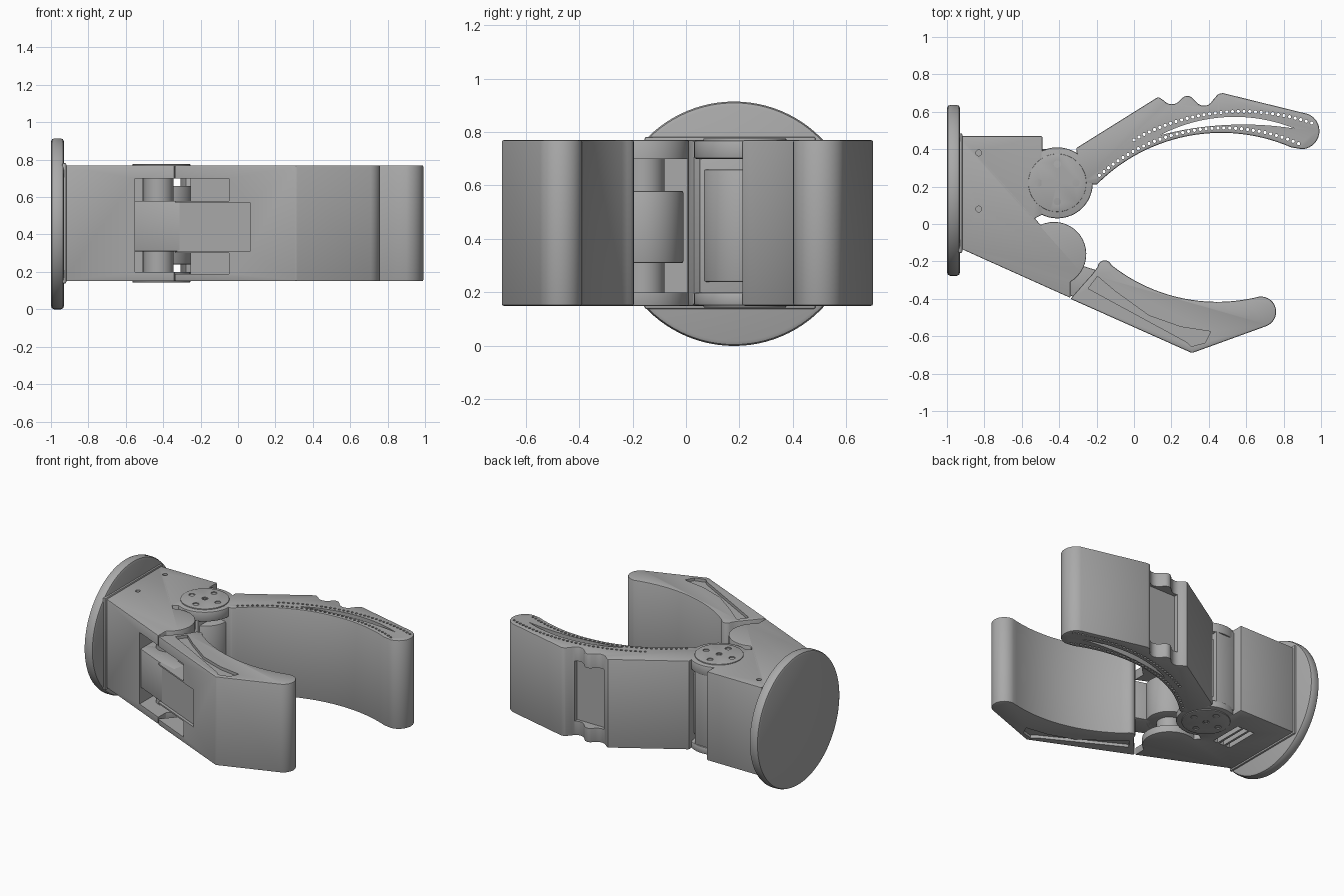
import bpy, bmesh, math
from mathutils import Vector, Matrix

cube = bpy.data.objects.get("Cube")
if cube:
    bpy.data.objects.remove(cube, do_unlink=True)

grey = bpy.data.materials.new("plain grey")
grey.use_nodes = True
grey.diffuse_color = (0.4, 0.4, 0.4, 1)
grey.node_tree.nodes["Principled BSDF"].inputs["Base Color"].default_value = (0.4, 0.4, 0.4, 1)

LOW, HIGH = 0.15, 0.77          # bottom and top of the jaws
MID = (LOW + HIGH) / 2


def circle(c, r, n=32):
    return [(c[0] + r * math.cos(math.tau * i / n), c[1] + r * math.sin(math.tau * i / n)) for i in range(n)]


def arc(a, b, c, n=16):
    """Points on the circle from a through b to c."""
    (ax, ay), (bx, by), (cx, cy) = a, b, c
    d = 2 * (ax * (by - cy) + bx * (cy - ay) + cx * (ay - by))
    sa, sb, sc = ax * ax + ay * ay, bx * bx + by * by, cx * cx + cy * cy
    o = Vector(((sa * (by - cy) + sb * (cy - ay) + sc * (ay - by)) / d,
                (sa * (cx - bx) + sb * (ax - cx) + sc * (bx - ax)) / d))
    r = (Vector(a) - o).length
    t0, t1, t2 = (math.atan2(p[1] - o.y, p[0] - o.x) for p in (a, b, c))
    sweep = (t2 - t0) % math.tau
    if (t1 - t0) % math.tau > sweep:
        sweep -= math.tau
    return [(o.x + r * math.cos(t0 + sweep * i / n), o.y + r * math.sin(t0 + sweep * i / n)) for i in range(n + 1)]


def prism(name, loops, z0, z1, bevel=0.0):
    """Upright prism from one or more outlines."""
    bm = bmesh.new()
    for loop in loops:
        face = bm.faces.new([bm.verts.new((x, y, z0)) for x, y in loop])
        ext = bmesh.ops.extrude_face_region(bm, geom=[face])
        top = [v for v in ext["geom"] if isinstance(v, bmesh.types.BMVert)]
        bmesh.ops.translate(bm, verts=top, vec=(0, 0, z1 - z0))
    bmesh.ops.recalc_face_normals(bm, faces=bm.faces)
    mesh = bpy.data.meshes.new(name)
    bm.to_mesh(mesh)
    bm.free()
    mesh.materials.append(grey)
    ob = bpy.data.objects.new(name, mesh)
    bpy.context.collection.objects.link(ob)
    if bevel:
        mod = ob.modifiers.new("round", "BEVEL")
        mod.width, mod.segments, mod.limit_method = bevel, 2, "ANGLE"
        apply(ob, mod)
    return ob


def apply(ob, mod):
    bpy.context.view_layer.objects.active = ob
    bpy.ops.object.modifier_apply(modifier=mod.name)


def cut(ob, cutter):
    mod = ob.modifiers.new("cut", "BOOLEAN")
    mod.operation, mod.solver, mod.object = "DIFFERENCE", "EXACT", cutter
    apply(ob, mod)
    bpy.data.objects.remove(cutter, do_unlink=True)


def rect(x0, x1, y0, y1):
    return [(x0, y0), (x1, y0), (x1, y1), (x0, y1)]


def slant(length, depth, start):
    """Rectangle lying along the sloping outer side of the short jaw."""
    along = Vector((0.65, -0.29)).normalized()
    out = Vector((along.y, -along.x))
    s = Vector(start)
    return [tuple(p) for p in (s - out * depth, s + along * length - out * depth,
                               s + along * length + out * 0.1, s + out * 0.1)]


# Round mounting flange
flange = prism("mounting_flange", [circle((0, 0), 0.457, 96)], 0, 0.07, 0.018)
flange.data.transform(Matrix.Translation((-1, 0.18, 0.457)) @ Matrix.Rotation(math.pi / 2, 4, "Y"))

# Palm body with a rounded hinge lobe
KNUCKLE, HINGE = (-0.41, 0.22), (-0.425, -0.16)
palm = prism("palm_body", [[(-0.95, 0.47), (-0.49, 0.47), (-0.49, 0.05), (-0.53, 0.03)]
             + arc((-0.5, -0.005), (-0.255, -0.16), (-0.34, -0.31), 20)
             + [(-0.34, -0.395), (-0.93, -0.13), (-0.95, -0.13)]], LOW, HIGH, 0.006)
cut(palm, prism("lobe_cutter", [rect(-0.55, -0.1, -0.6, 0.005)], 0.2, 0.7))
cut(palm, prism("grille_cutter", [rect(x, x + 0.035, 0.06, 0.3) for x in (-0.74, -0.69, -0.64)], 0, LOW + 0.04))
cut(palm, prism("screw_cutter", [circle((-0.83, y), 0.016, 12) for y in (0.08, 0.38)], HIGH - 0.03, 1))
prism("palm_collar", [rect(-0.94, -0.918, -0.155, 0.485)], LOW - 0.012, HIGH + 0.012, 0.008)

# Short jaw hinge
prism("hinge_pin", [circle(HINGE, 0.08)], 0.19, 0.71)
prism("hinge_barrel", [circle(HINGE, 0.15)], 0.31, 0.58, 0.006)
prism("hinge_tongue", [[(-0.6, -0.2), (-0.6, -0.265), (-0.34, -0.383), (-0.2, -0.42), (-0.16, -0.26), (-0.35, -0.2)]],
      0.31, 0.58, 0.006)

# Motor block and knuckle of the long jaw
prism("motor_block", [rect(-0.5, -0.345, 0.05, 0.4)], 0.18, 0.75, 0.006)
prism("knuckle_core", [circle(KNUCKLE, 0.165)], 0.24, 0.66, 0.006)
screws = [circle((KNUCKLE[0] + dx, KNUCKLE[1] + dy), 0.02, 16)
          for dx, dy in ((0, 0), (0.1, 0), (-0.1, 0), (0, 0.1), (0, -0.1))]
for side, (z0, z1, h0, h1) in {"upper": (0.7, HIGH - 0.001, 0.76, 0.776),
                               "lower": (LOW + 0.001, 0.2, 0.144, 0.16)}.items():
    prism(side + "_knuckle_plate", [circle(KNUCKLE, 0.19, 48)], z0, z1, 0.008)
    hub = prism(side + "_hub_disc", [circle(KNUCKLE, 0.155, 48)], h0, h1, 0.003)
    cut(hub, prism("hub_cutter", screws, 0.1, 0.9))
    prism(side + "_hub_bolt", [circle(KNUCKLE, 0.011, 12)], h0, h1)

# Long jaw with a perforated, slotted gripping side
long_jaw = prism("long_jaw", [[(-0.31, 0.405), (0.13, 0.68)]
                 + arc((0.16, 0.66), (0.2, 0.64), (0.24, 0.655), 6)
                 + arc((0.26, 0.675), (0.285, 0.685), (0.315, 0.67), 6)
                 + arc((0.335, 0.65), (0.375, 0.632), (0.42, 0.66), 6)
                 + [(0.45, 0.695), (0.475, 0.7)]
                 + arc((0.93, 0.588), (0.99, 0.48), (0.9, 0.4), 14)
                 + arc((0.84, 0.41), (0.35, 0.48), (-0.2, 0.21), 28)
                 + [(-0.28, 0.22)]], LOW, HIGH, 0.008)
rows = (arc((-0.185, 0.26), (0.35, 0.505), (0.88, 0.43), 36)
        + arc((0, 0.45), (0.45, 0.595), (0.95, 0.54), 32))
slot = arc((0.14, 0.475), (0.5, 0.572), (0.86, 0.51), 16) + arc((0.86, 0.51), (0.5, 0.53), (0.14, 0.475), 16)[1:-1]
cut(long_jaw, prism("perforation_cutter", [circle(p, 0.009, 8) for p in rows] + [slot], 0, 1))
cut(long_jaw, prism("window_cutter", [rect(0.18, 0.41, 0.615, 0.8)], 0.25, 0.67))

# Short jaw with hinge notches, tongue recess and shallow pockets
short_jaw = prism("short_jaw", [[(-0.34, -0.4), (-0.27, -0.32), (-0.225, -0.27)]
                  + arc((-0.195, -0.23), (-0.165, -0.195), (-0.12, -0.22), 6)
                  + arc((-0.12, -0.22), (0.25, -0.395), (0.64, -0.395), 24)[1:]
                  + arc((0.67, -0.388), (0.76, -0.47), (0.71, -0.545), 14)
                  + [(0.31, -0.69)]], LOW, HIGH, 0.008)
for z0, z1 in ((0.19, 0.3), (0.58, 0.7)):
    cut(short_jaw, prism("notch_cutter", [slant(0.42, 0.12, (-0.43, -0.355))], z0, z1))
cut(short_jaw, prism("tongue_cutter", [slant(0.54, 0.02, (-0.43, -0.36))], 0.31, 0.57))
pocket = [(-0.245, -0.345), (-0.195, -0.28), (-0.1, -0.36), (0.08, -0.49), (0.25, -0.55), (0.41, -0.575),
          (0.38, -0.635), (0.305, -0.655), (0.28, -0.63)]
for z in (LOW, HIGH):
    cut(short_jaw, prism("pocket_cutter", [pocket], z - 0.02, z + 0.02))

# Smooth rounded faces, keep edges sharp
bpy.ops.object.select_all(action="DESELECT")
for ob in bpy.context.scene.objects:
    if ob.type == "MESH" and grey.name in ob.data.materials:
        ob.select_set(True)
        bpy.context.view_layer.objects.active = ob
bpy.ops.object.shade_smooth_by_angle(angle=math.radians(32))
